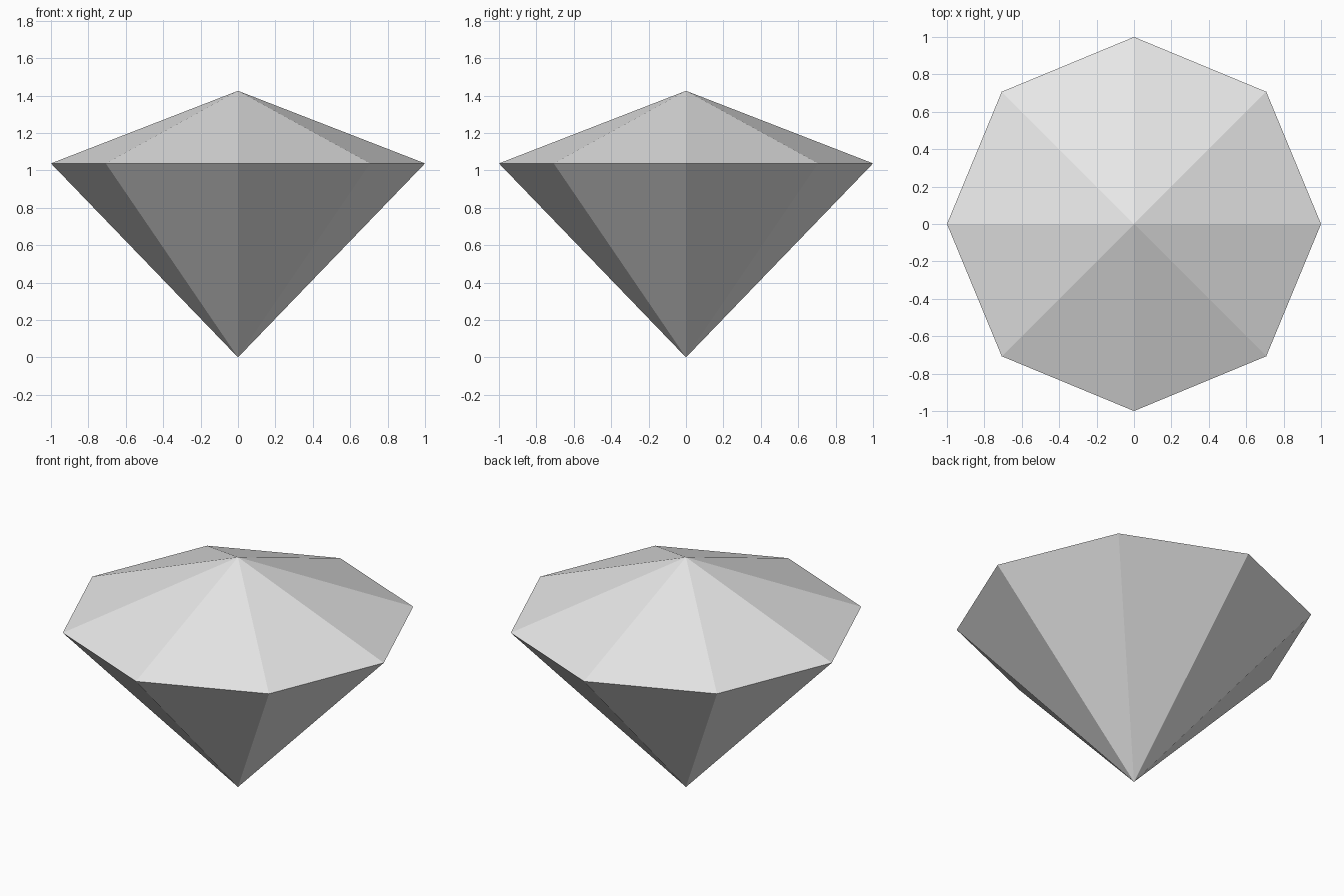
import bpy
import bmesh
from math import cos, sin, tau

SIDES = 8
RADIUS = 1.0
GIRDLE_Z = 1.037
TOP_Z = 1.425

cube = bpy.data.objects.get("Cube")
if cube:
    bpy.data.objects.remove(cube, do_unlink=True)

# Single pale grey material
grey = bpy.data.materials.new("pale_grey")
grey.use_nodes = True
colour = (0.8, 0.8, 0.8, 1.0)
grey.diffuse_color = colour
grey.node_tree.nodes["Principled BSDF"].inputs["Base Color"].default_value = colour

# Gem: a ring of corners joined to a top point and a bottom point
bm = bmesh.new()
top = bm.verts.new((0, 0, TOP_Z))
bottom = bm.verts.new((0, 0, 0))
ring = [bm.verts.new((RADIUS * cos(tau * i / SIDES), RADIUS * sin(tau * i / SIDES), GIRDLE_Z))
        for i in range(SIDES)]
for i, a in enumerate(ring):
    b = ring[(i + 1) % SIDES]
    bm.faces.new((a, b, top))
    bm.faces.new((b, a, bottom))

mesh = bpy.data.meshes.new("gem")
bm.to_mesh(mesh)
bm.free()
mesh.materials.append(grey)
gem = bpy.data.objects.new("gem", mesh)
bpy.context.collection.objects.link(gem)
